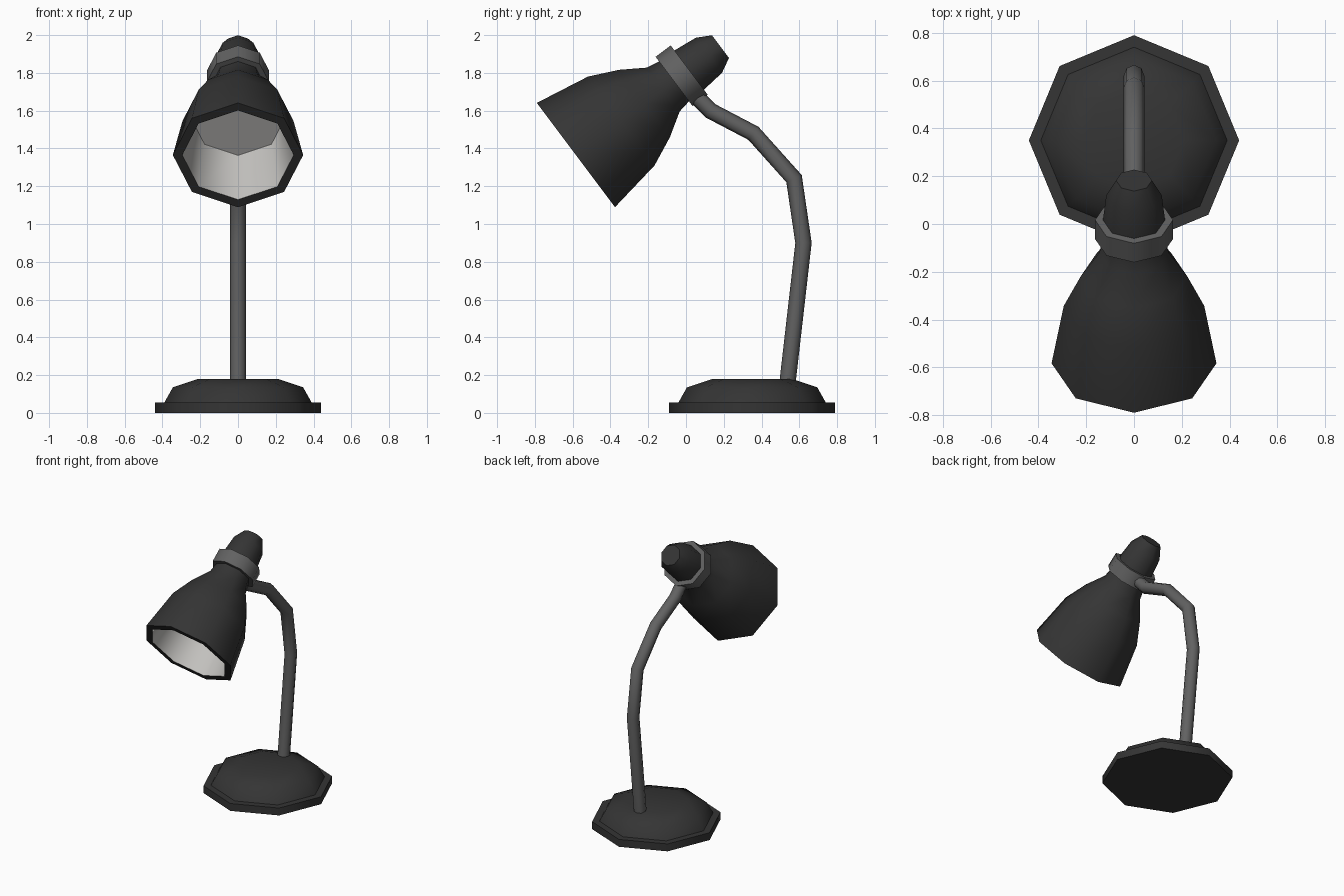
import bpy, bmesh, math
from mathutils import Vector, Matrix

if "Cube" in bpy.data.objects:
    bpy.data.objects.remove(bpy.data.objects["Cube"])

SIDES = 8


def material(name, rgb):
    m = bpy.data.materials.new(name)
    m.diffuse_color = (*rgb, 1)
    m.use_nodes = True
    m.node_tree.nodes["Principled BSDF"].inputs["Base Color"].default_value = m.diffuse_color
    return m


dark = material("dark_paint", (0.035, 0.035, 0.035))
metal = material("grey_metal", (0.12, 0.12, 0.12))
light = material("pale_lining", (0.55, 0.54, 0.52))


def finish(bm, name, mat, matrix=Matrix()):
    bmesh.ops.remove_doubles(bm, verts=bm.verts, dist=1e-5)
    bm.transform(matrix)
    mesh = bpy.data.meshes.new(name)
    bm.to_mesh(mesh)
    bm.free()
    mesh.materials.append(mat)
    obj = bpy.data.objects.new(name, mesh)
    bpy.context.collection.objects.link(obj)
    bpy.ops.object.select_all(action='DESELECT')
    obj.select_set(True)
    bpy.context.view_layer.objects.active = obj
    bpy.ops.object.shade_smooth_by_angle(angle=math.radians(50))
    return obj


def skin(bm, rings):
    for a, b in zip(rings, rings[1:]):
        for j in range(SIDES):
            k = (j + 1) % SIDES
            bm.faces.new((a[j], a[k], b[k], b[j]))


def lathe(name, profile, mat, matrix):
    """Spin (radius, height) points; the surface faces right of the path."""
    bm = bmesh.new()
    rings = []
    for r, h in profile:
        rings.append([bm.verts.new((r * math.cos(j * math.tau / SIDES),
                                    r * math.sin(j * math.tau / SIDES), h))
                      for j in range(SIDES)])
    skin(bm, rings)
    return finish(bm, name, mat, matrix)


def tube(name, path, radius, mat):
    """Mitred tube along a path in the YZ plane."""
    bm = bmesh.new()
    pts = [Vector((0, y, z)) for y, z in path]
    side = Vector((1, 0, 0))
    rings = []
    for i, p in enumerate(pts):
        d0 = (p - pts[max(i - 1, 0)]).normalized()
        d1 = (pts[min(i + 1, len(pts) - 1)] - p).normalized()
        t = (d0 + d1).normalized()
        miter = 1 / t.dot(d1 if i == 0 else d0)
        up = t.cross(side) * miter
        rings.append([bm.verts.new(p + radius * (side * math.cos(a) + up * math.sin(a)))
                      for a in (j * math.tau / SIDES for j in range(SIDES))])
    skin(bm, rings)
    bm.faces.new(rings[0])
    bm.faces.new(rings[-1])
    bmesh.ops.recalc_face_normals(bm, faces=bm.faces)
    return finish(bm, name, mat)


# Stepped octagonal foot
lathe("base", [(0, 0), (0.44, 0), (0.44, 0.055), (0.39, 0.055),
               (0.345, 0.135), (0.21, 0.18), (0, 0.18)],
      dark, Matrix.Translation((0, 0.35, 0)))

# Bent stem
tube("stem", [(0.535, 0.14), (0.622, 0.9), (0.572, 1.24), (0.357, 1.48),
              (0.128, 1.6), (0.045, 1.685)], 0.043, metal)

# Head parts share one tilted axis starting at the rim centre
head = Matrix.Translation((0, -0.583, 1.365)) @ Matrix.Rotation(-math.atan2(0.8, 0.6), 4, 'X')

lathe("shade", [(0.295, 0), (0.345, 0), (0.294, 0.30), (0.223, 0.455),
                (0.145, 0.578), (0.13, 0.66)], dark, head)
lathe("shade_lining", [(0, 0.33), (0.25, 0.33), (0.295, 0)], light, head)
lathe("collar", [(0.12, 0.65), (0.163, 0.65), (0.163, 0.75), (0.12, 0.75)], metal, head)
lathe("socket_cap", [(0.133, 0.72), (0.116, 0.88), (0.075, 0.957), (0, 0.957)], dark, head)
